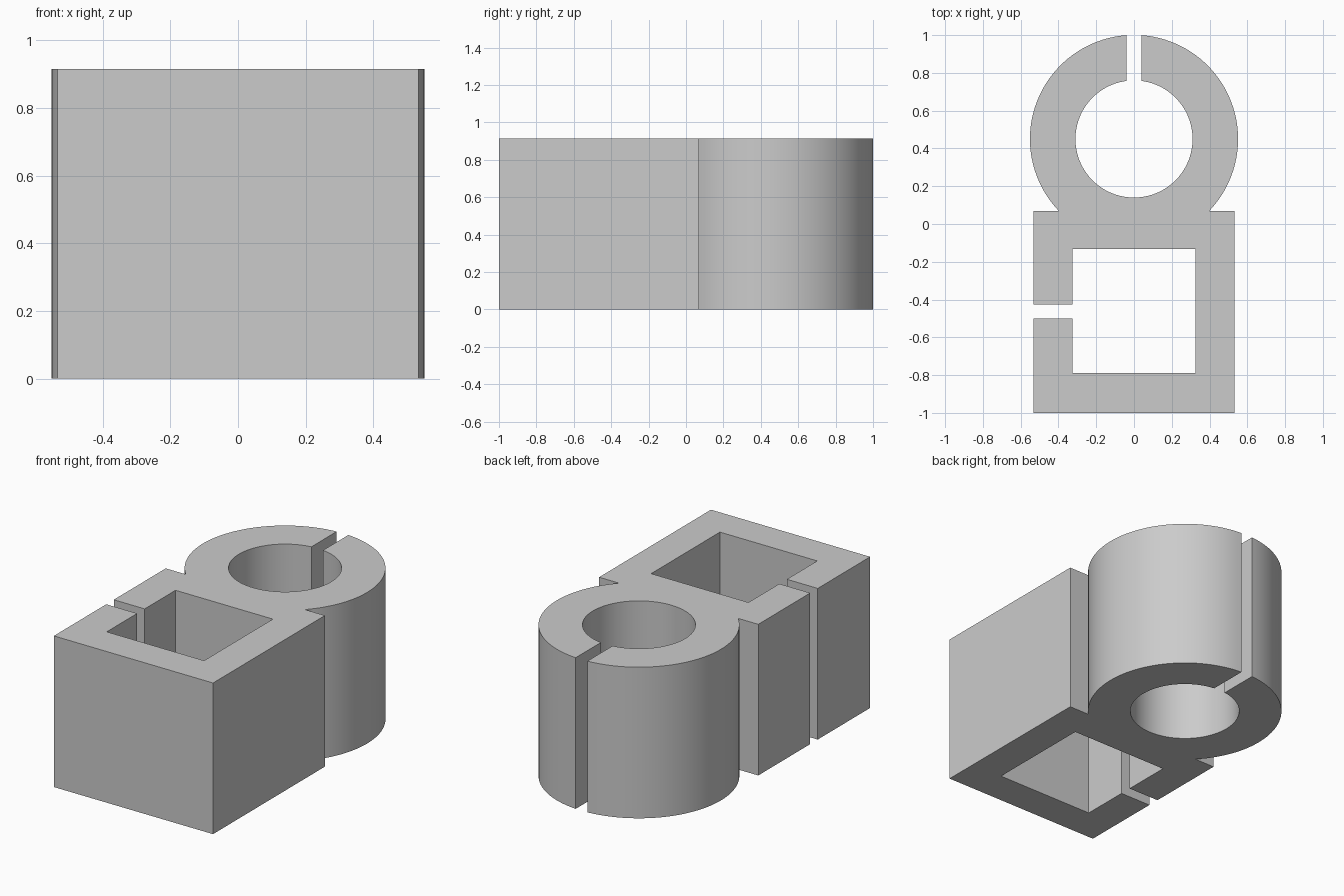
import bpy
import bmesh
from math import sin, cos, asin, acos, pi, radians

if "Cube" in bpy.data.objects:
    bpy.data.objects.remove(bpy.data.objects["Cube"], do_unlink=True)

HEIGHT = 0.915
RING_Y, RING_OUTER, RING_INNER = 0.45, 0.551, 0.31
BOX_X, BOX_FRONT, BOX_BACK = 0.533, -1.0, 0.07
HOLE, HOLE_FRONT, HOLE_BACK = 0.326, -0.79, -0.132
SLOT_Y, SLOT = -0.463, 0.036      # slot through the square wall
GAP = 0.039                       # half width of the ring gap


def arc(radius, start, end, steps):
    """Points on a ring circle from one angle to another."""
    angles = [start + (end - start) * i / steps for i in range(steps + 1)]
    return [(radius * cos(a), RING_Y + radius * sin(a)) for a in angles]


# Grey material
grey = bpy.data.materials.new("grey")
grey.use_nodes = True
colour = (0.6, 0.6, 0.6, 1)
grey.diffuse_color = colour
grey.node_tree.nodes["Principled BSDF"].inputs["Base Color"].default_value = colour

# Angles where the outer circle meets the box, and where the gap cuts each circle
join = asin((BOX_BACK - RING_Y) / RING_OUTER)
gap_outer = acos(GAP / RING_OUTER)
gap_inner = acos(GAP / RING_INNER)

# One closed outline: box front, split ring, then the slotted square hole
outline = [(-BOX_X, BOX_FRONT), (BOX_X, BOX_FRONT), (BOX_X, BOX_BACK)]
outline += arc(RING_OUTER, join, gap_outer, 40)
outline += arc(RING_INNER, gap_inner, -pi - gap_inner, 90)
outline += arc(RING_OUTER, pi - gap_outer, pi - join, 40)
outline += [
    (-BOX_X, BOX_BACK), (-BOX_X, SLOT_Y + SLOT), (-HOLE, SLOT_Y + SLOT),
    (-HOLE, HOLE_BACK), (HOLE, HOLE_BACK), (HOLE, HOLE_FRONT),
    (-HOLE, HOLE_FRONT), (-HOLE, SLOT_Y - SLOT), (-BOX_X, SLOT_Y - SLOT),
]

# Extrude the outline to full height
bm = bmesh.new()
base = bm.faces.new([bm.verts.new((x, y, 0)) for x, y in outline])
top = bmesh.ops.extrude_face_region(bm, geom=[base], use_keep_orig=True)
top_verts = [g for g in top["geom"] if isinstance(g, bmesh.types.BMVert)]
bmesh.ops.translate(bm, verts=top_verts, vec=(0, 0, HEIGHT))
bmesh.ops.recalc_face_normals(bm, faces=bm.faces)

mesh = bpy.data.meshes.new("split_ring_and_square_clamp")
bm.to_mesh(mesh)
bm.free()
mesh.materials.append(grey)
clamp = bpy.data.objects.new("split_ring_and_square_clamp", mesh)
bpy.context.collection.objects.link(clamp)

# Smooth round walls, sharp corners
bpy.ops.object.select_all(action="DESELECT")
clamp.select_set(True)
bpy.context.view_layer.objects.active = clamp
bpy.ops.object.shade_smooth_by_angle(angle=radians(30))
